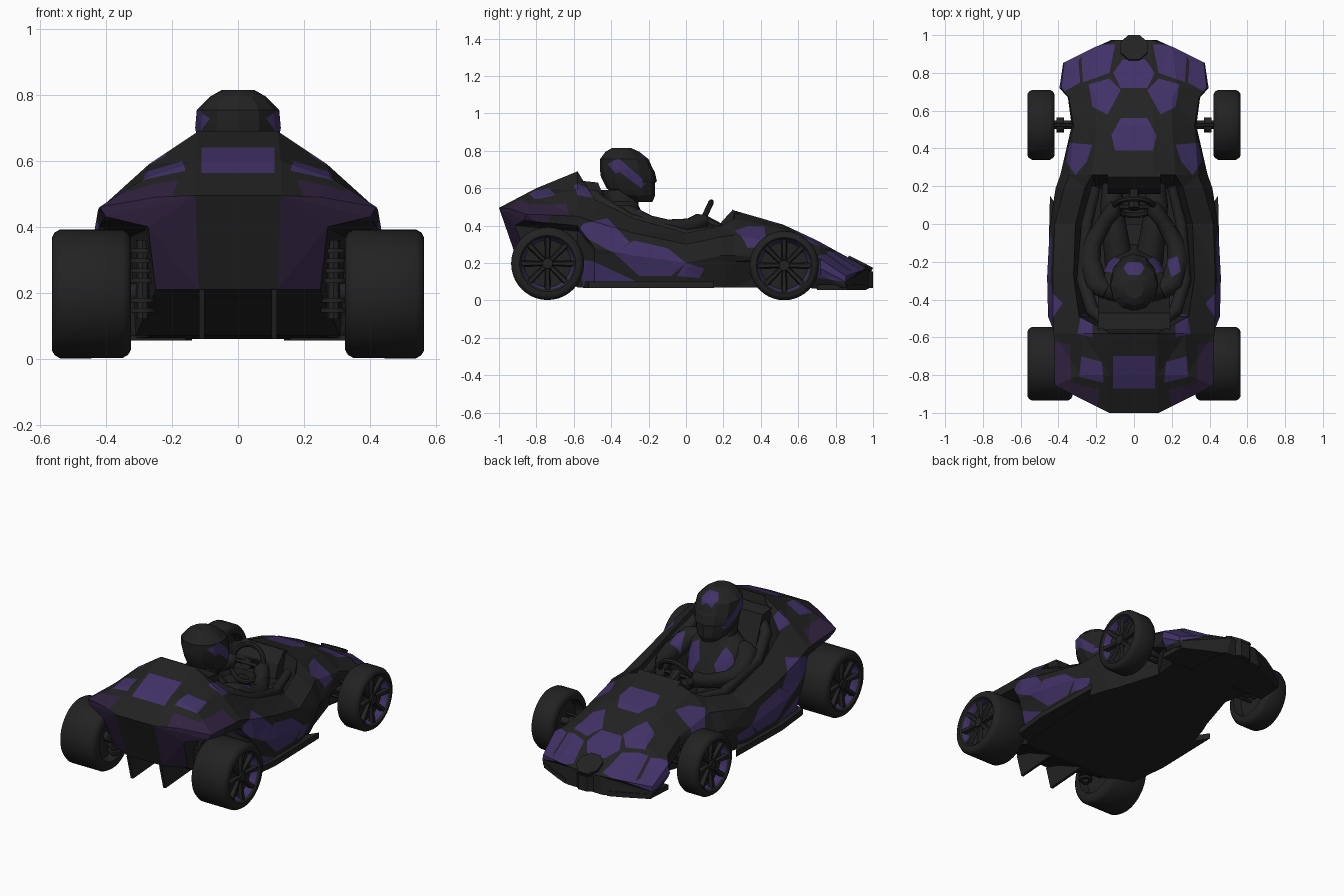
import bpy, bmesh, math
from mathutils import Vector

if "Cube" in bpy.data.objects:
    bpy.data.objects.remove(bpy.data.objects["Cube"])

def material(name, rgb):
    m = bpy.data.materials.new(name)
    m.diffuse_color = (*rgb, 1)
    m.use_nodes = True
    m.node_tree.nodes["Principled BSDF"].inputs["Base Color"].default_value = m.diffuse_color
    return m

MATS = [material("charcoal", (0.016, 0.016, 0.016)),
        material("purple", (0.052, 0.031, 0.135)),
        material("dark_purple", (0.03, 0.016, 0.05))]

def finish(name, bm, angle=0):
    bmesh.ops.recalc_face_normals(bm, faces=bm.faces[:])
    me = bpy.data.meshes.new(name)
    bm.to_mesh(me)
    bm.free()
    ob = bpy.data.objects.new(name, me)
    bpy.context.collection.objects.link(ob)
    for m in MATS:
        me.materials.append(m)
    if angle:
        bpy.ops.object.select_all(action='DESELECT')
        ob.select_set(True)
        bpy.context.view_layer.objects.active = ob
        bpy.ops.object.shade_smooth_by_angle(angle=math.radians(angle))
    return ob

def bridge(bm, rings, cap=True):
    """Join rings of points into a skin."""
    vs = [[bm.verts.new(p) for p in r] for r in rings]
    for a, b in zip(vs, vs[1:]):
        for i in range(len(a)):
            j = (i + 1) % len(a)
            bm.faces.new((a[i], a[j], b[j], b[i]))
    if cap:
        bm.faces.new(vs[0])
        bm.faces.new(vs[-1])
    return vs

def ellipses(bm, rows, n=16):
    """Stacked horizontal ellipses: z, centre y, half width, half depth."""
    T = [2 * math.pi * i / n for i in range(n)]
    bridge(bm, [[(rx * math.cos(t), y + ry * math.sin(t), z) for t in T] for z, y, rx, ry in rows])

def tube(bm, pts, n=10, mirror=True):
    """Tube along points (x, y, z, radius)."""
    P = [Vector(p[:3]) for p in pts]
    for s in ((1, -1) if mirror else (1,)):
        rings = []
        for k, p in enumerate(P):
            q = (P[min(k + 1, len(P) - 1)] - P[max(k - 1, 0)]).to_track_quat('Z', 'Y')
            ring = [p + q @ Vector((math.cos(2 * math.pi * i / n), math.sin(2 * math.pi * i / n), 0)) * pts[k][3]
                    for i in range(n)]
            rings.append([(s * v.x, v.y, v.z) for v in ring])
        bridge(bm, rings)

def prism(bm, poly, axis, lo, hi, mirror=True):
    """Extrude a 2D polygon along x (poly in y,z) or z (poly in x,y)."""
    for s in ((1, -1) if mirror else (1,)):
        bridge(bm, [[(s * h, a, b) if axis == 'x' else (s * a, b, h) for a, b in poly] for h in (lo, hi)])

def paint(bm, poly, i, j, mat, test):
    """Cut a convex polygon, seen along one axis, into the faces and colour it."""
    n = len(poly)
    lo = [min(p[k] for p in poly) for k in (0, 1)]
    hi = [max(p[k] for p in poly) for k in (0, 1)]
    area = sum(poly[k][0] * poly[(k + 1) % n][1] - poly[(k + 1) % n][0] * poly[k][1] for k in range(n))
    planes = []
    for k in range(n):
        (a, b), (c, d) = poly[k], poly[(k + 1) % n]
        co, no = Vector((0, 0, 0)), Vector((0, 0, 0))
        co[i], co[j] = a, b
        no[i], no[j] = (b - d, c - a) if area > 0 else (d - b, a - c)
        planes.append((co, no.normalized()))

    def near(f):
        u, v = [x.co[i] for x in f.verts], [x.co[j] for x in f.verts]
        return test(f) and max(u) > lo[0] and min(u) < hi[0] and max(v) > lo[1] and min(v) < hi[1]
    for co, no in planes:
        bm.normal_update()
        fs = [f for f in bm.faces if near(f)]
        geom = fs + list({e for f in fs for e in f.edges}) + list({v for f in fs for v in f.verts})
        bmesh.ops.bisect_plane(bm, geom=geom, dist=1e-5, plane_co=co, plane_no=no)
    bm.normal_update()
    for f in bm.faces:
        c = f.calc_center_median()
        if test(f) and all((c - co).dot(no) > 0 for co, no in planes):
            f.material_index = mat

def paint_top(bm, poly, mat, test):
    for s in ((1,) if min(p[0] for p in poly) < 0 else (1, -1)):
        paint(bm, [(s * x, y) for x, y in poly], 0, 1, mat, test)

# Bodywork: y, sweep, then floor edge, waist, shoulder, rim and inner point (x, z)
STATIONS = [
    (-1.0, .50, .25, .21, .40, .43, .42, .46, .25, .49, .13, .495),
    (-.80, .00, .26, .18, .41, .42, .42, .46, .28, .55, .13, .60),
    (-.58, .00, .31, .07, .42, .40, .425, .45, .27, .59, .12, .69),
    (-.49, .00, .40, .07, .455, .28, .43, .42, .29, .54, .23, .18),
    (-.28, .00, .42, .07, .46, .24, .43, .36, .32, .44, .27, .13),
    (.00, .00, .42, .07, .445, .20, .42, .30, .31, .36, .26, .12),
    (.19, .00, .36, .07, .415, .24, .37, .34, .26, .40, .20, .14),
    (.26, .00, .33, .07, .39, .24, .34, .35, .22, .44, .11, .48),
    (.52, .00, .25, .07, .33, .22, .32, .30, .20, .38, .10, .405),
    (.67, .00, .27, .065, .35, .18, .345, .25, .20, .32, .10, .335),
    (.72, .00, .33, .06, .395, .17, .385, .22, .23, .295, .10, .31),
    (.975, .50, .35, .06, .375, .10, .37, .13, .20, .16, .09, .17)]
rings = []
for y, sweep, xa, za, xb, zb, *rest in STATIONS:
    k = .15 if y < -.55 or .4 < y < .6 else .8
    half = [(.12, za), (xa, za), (xa + k * (xb - xa), zb - .03), (xb, zb)] + list(zip(rest[::2], rest[1::2]))
    full = half + [(0, half[-1][1])] + [(-x, z) for x, z in reversed(half)]
    bend = math.copysign(sweep, -y)
    rings.append([(x, y + bend * max(0, abs(x) - .13) + (max(0, .43 - z) * .45 if y == -1 else 0), z)
                  for x, z in full])
bm = bmesh.new()
vs = bridge(bm, rings, cap=False)
for r, m in ((vs[0], 2), (vs[-1], 0)):
    bm.faces.new((r[0], r[6], r[7], r[8], r[14]))
    for s in (0, 14):
        g = [r[abs(s - i)] for i in range(7)]
        bm.faces.new((g[0], g[1], g[2], g[6])).material_index = m
        bm.faces.new((g[6], g[2], g[3]))
        bm.faces.new((g[6], g[3], g[4], g[5])).material_index = m
bmesh.ops.triangulate(bm, faces=bm.faces[:])
bmesh.ops.recalc_face_normals(bm, faces=bm.faces[:])

# Purple panels cut into the bodywork
up = lambda f: f.normal.z > .15 and f.calc_center_median().z > .08
side = lambda f: f.normal.x * f.calc_center_median().x > .04 and abs(f.calc_center_median().x) > .28
for poly, mat in [
        ([(-.07, .56), (.07, .56), (.12, .47), (.10, .39), (-.10, .39), (-.12, .47)], 1),
        ([(-.06, .87), (.06, .87), (.11, .80), (.07, .72), (-.07, .72), (-.11, .80)], 1),
        ([(.07, .71), (.13, .77), (.24, .74), (.22, .62), (.14, .58)], 1),
        ([(.13, .80), (.10, .95), (.19, .95), (.28, .90), (.27, .75)], 1),
        ([(.285, .75), (.295, .88), (.40, .85), (.40, .70), (.37, .70)], 1),
        ([(.22, .42), (.34, .43), (.36, .33), (.31, .26), (.25, .33)], 1),
        ([(-.11, -.70), (.11, -.70), (.11, -.87), (-.11, -.87)], 1),
        ([(.17, -.73), (.28, -.70), (.29, -.81), (.16, -.84)], 1),
        ([(.22, -.47), (.28, -.48), (.30, -.58), (.22, -.60)], 1),
        ([(.34, -.64), (.44, -.62), (.44, -.88), (.33, -.88)], 2),
        ([(.18, -.88), (.33, -.84), (.40, -.88), (.20, -.97)], 2)]:
    paint_top(bm, poly, mat, up)
for poly, mat in [([(-.58, .36), (-.55, .41), (-.42, .44), (-.30, .31), (-.38, .25)], 1),
                  ([(-.38, .25), (-.28, .32), (-.10, .28), (0, .20), (-.08, .13), (-.25, .13)], 1),
                  ([(-.58, .22), (-.50, .21), (-.22, .08), (-.55, .08)], 1),
                  ([(0, .20), (.10, .17), (.07, .12), (-.05, .13)], 1),
                  ([(.70, .12), (.72, .22), (.95, .13), (.94, .09)], 1),
                  ([(-.97, .42), (-.95, .49), (-.70, .51), (-.74, .42)], 2)]:
    paint(bm, poly, 1, 2, mat, side)
finish("bodywork", bm)

# Nose cap, splitter, side skirts and diffuser fins
octagon = [(.078 * math.cos(math.pi * (i + .5) / 4), .078 * math.sin(math.pi * (i + .5) / 4)) for i in range(8)]
bm = bmesh.new()
prism(bm, octagon, 'z', -.04, .025, False)
nose = finish("nose_cap", bm)
nose.location, nose.rotation_euler = (0, .925, .185), (math.radians(-27), 0, 0)
bm = bmesh.new()
prism(bm, [(x, y + .928) for x, y in octagon], 'z', .065, .155, False)
finish("nose_block", bm)
bm = bmesh.new()
prism(bm, [(.16, .70), (.14, .965), (.22, .93), (.36, .86), (.37, .70)], 'z', .055, .085)
finish("front_splitter", bm)
bm = bmesh.new()
prism(bm, [(.33, -.55), (.43, -.52), (.455, -.28), (.445, .15), (.38, .05)], 'z', .065, .10)
finish("side_skirt", bm)
bm = bmesh.new()
prism(bm, [(-.58, .08), (-.87, .06), (-.91, .21), (-.7, .25)], 'x', .102, .118)
finish("diffuser_fin", bm)

# Seat, cockpit rails and dashboard
bm = bmesh.new()
prism(bm, [(-.50, .12), (-.56, .64), (-.47, .63), (-.40, .45), (-.34, .18), (0, .15), (0, .12)], 'x', -.19, .19, False)
finish("seat", bm)
bm = bmesh.new()
tube(bm, [(.12, -.53, .60, .035), (.22, -.46, .53, .035), (.27, -.30, .43, .035), (.25, 0, .35, .03), (.2, .2, .38, .025)], 8)
finish("cockpit_rail", bm, 50)
bm = bmesh.new()
prism(bm, [(.16, .34), (.19, .42), (.25, .485), (.29, .46), (.27, .3)], 'x', -.14, .14, False)
finish("dashboard", bm)

# Steering wheel with column and spokes
bpy.ops.mesh.primitive_torus_add(major_radius=.105, minor_radius=.015, major_segments=28, minor_segments=8,
                                 location=(0, .09, .43), rotation=(math.radians(65), 0, 0))
bpy.context.object.name = "steering_wheel"
bpy.context.object.data.materials.append(MATS[0])
bpy.ops.object.shade_smooth_by_angle()
bm = bmesh.new()
tube(bm, [(0, .08, .43, .035), (0, .11, .42, .03), (0, .3, .33, .02)], 8, False)
tube(bm, [(0, .09, .43, .014), (.1, .09, .43, .012)], 6)
finish("steering_column", bm, 35)

# Driver
bm = bmesh.new()
ellipses(bm, [(.14, -.2, .15, .1), (.25, -.24, .15, .1), (.38, -.3, .18, .11), (.46, -.33, .2, .1),
              (.51, -.34, .13, .085), (.53, -.345, .09, .09), (.59, -.36, .085, .095)])
paint_top(bm, [(.05, -.2), (.14, -.16), (.17, -.25), (.09, -.26)], 1, lambda f: f.normal.y > .1 and f.normal.z > 0)
finish("driver_torso", bm, 40)
bm = bmesh.new()
tube(bm, [(.14, -.35, .46, .05), (.2, -.32, .45, .065), (.235, -.2, .40, .058), (.22, -.1, .385, .05),
          (.15, .02, .40, .04), (.11, .07, .42, .045), (.10, .11, .43, .03)])
paint_top(bm, [(.17, -.19), (.23, -.17), (.25, -.25), (.20, -.28)], 1, lambda f: f.normal.z > 0)
finish("driver_arm", bm, 45)
bm = bmesh.new()
tube(bm, [(.08, -.2, .2, .075), (.12, .1, .26, .06), (.1, .4, .18, .045)])
finish("driver_leg", bm, 45)

# Helmet with visor band and painted panels
bm = bmesh.new()
ellipses(bm, [(.525, -.235, .05, .055), (.56, -.27, .09, .105), (.60, -.295, .11, .13), (.66, -.31, .122, .145),
              (.70, -.318, .13, .142), (.755, -.33, .125, .13), (.795, -.34, .085, .09), (.815, -.345, .05, .05)], 12)
for poly in ([(-.42, .73), (-.36, .76), (-.29, .70), (-.38, .68)], [(-.36, .69), (-.29, .70), (-.21, .63), (-.24, .60)]):
    paint(bm, poly, 1, 2, 1, lambda f: abs(f.normal.x) > .3)
paint_top(bm, [(-.035, -.20), (.035, -.20), (.055, -.235), (.03, -.27), (-.03, -.27), (-.055, -.235)], 1,
          lambda f: f.normal.z > .2)
finish("helmet", bm, 20)
bm = bmesh.new()
ellipses(bm, [(.63, -.302, .119, .142), (.64, -.3, .122, .144), (.69, -.314, .13, .146), (.70, -.318, .13, .143)], 12)
bmesh.ops.delete(bm, geom=[v for v in bm.verts if v.co.y < -.25], context='VERTS')
finish("visor", bm, 20)

# Wheels: lathed tyre and rim, eight spokes and a hub
def wheel(name, s, x0, w, y, z, r):
    prof = [(.05, .001), (.05, .125), (0, .135), (0, r - .025), (.008, r - .01), (.025, r), (w - .025, r), (w - .008, r - .01),
            (w, r - .025), (w, .150), (w - .004, .147), (w - .012, .138), (w - .05, .126), (w - .055, .001)]
    bm = bmesh.new()
    T = [2 * math.pi * i / 40 for i in range(40)]
    bridge(bm, [[(s * (x0 + a), y + b * math.cos(t), z + b * math.sin(t)) for t in T] for a, b in prof])
    for f in bm.faces:
        d = f.calc_center_median()
        rad, dx = math.hypot(d.y - y, d.z - z), abs(d.x) - x0
        f.material_index = int(.128 < rad < .137 and dx > w / 2)
    finish(name + "_tyre", bm, 35)
    bm = bmesh.new()
    for i in range(8):
        t = math.pi * i / 4
        e = Vector((0, math.cos(t), math.sin(t)))
        n = Vector((0, -e.z, e.y))
        c = Vector((s * (x0 + w), y, z))
        bridge(bm, [[c + e * a + n * h + Vector((-s * d, 0, 0)) for h, d in
                     ((-hw, .035), (-hw * .6, dep), (hw * .6, dep), (hw, .035))]
                    for a, hw, dep in ((.02, .012, .022), (.14, .017, .008))])
    tube(bm, [(s * (x0 + w - .055), y, z, .032), (s * (x0 + w - .012), y, z, .028)], 16, False)
    finish(name + "_spokes", bm)

for s, tag in ((1, "right"), (-1, "left")):
    wheel("rear_" + tag, s, .325, .24, -.74, .197, .195)
    wheel("front_" + tag, s, .42, .145, .525, .186, .185)

# Axles, suspension arms and springs
bm = bmesh.new()
tube(bm, [(.2, .525, .19, .022), (.47, .525, .19, .022)], 10)
tube(bm, [(.37, .525, .19, .04), (.41, .525, .19, .04)], 10)
tube(bm, [(.2, -.74, .2, .03), (.38, -.74, .2, .03)], 10)
for z in (.14, .24):
    tube(bm, [(.27, .525, z, .01), (.44, .525, z, .01)], 6)
for z in (.14, .17, .23, .26, .29, .32):
    tube(bm, [(.29, -.78, z, .04), (.29, -.78, z + .014, .04)], 10)
tube(bm, [(.29, -.78, .12, .02), (.29, -.78, .36, .02)], 8)
finish("suspension", bm, 40)
